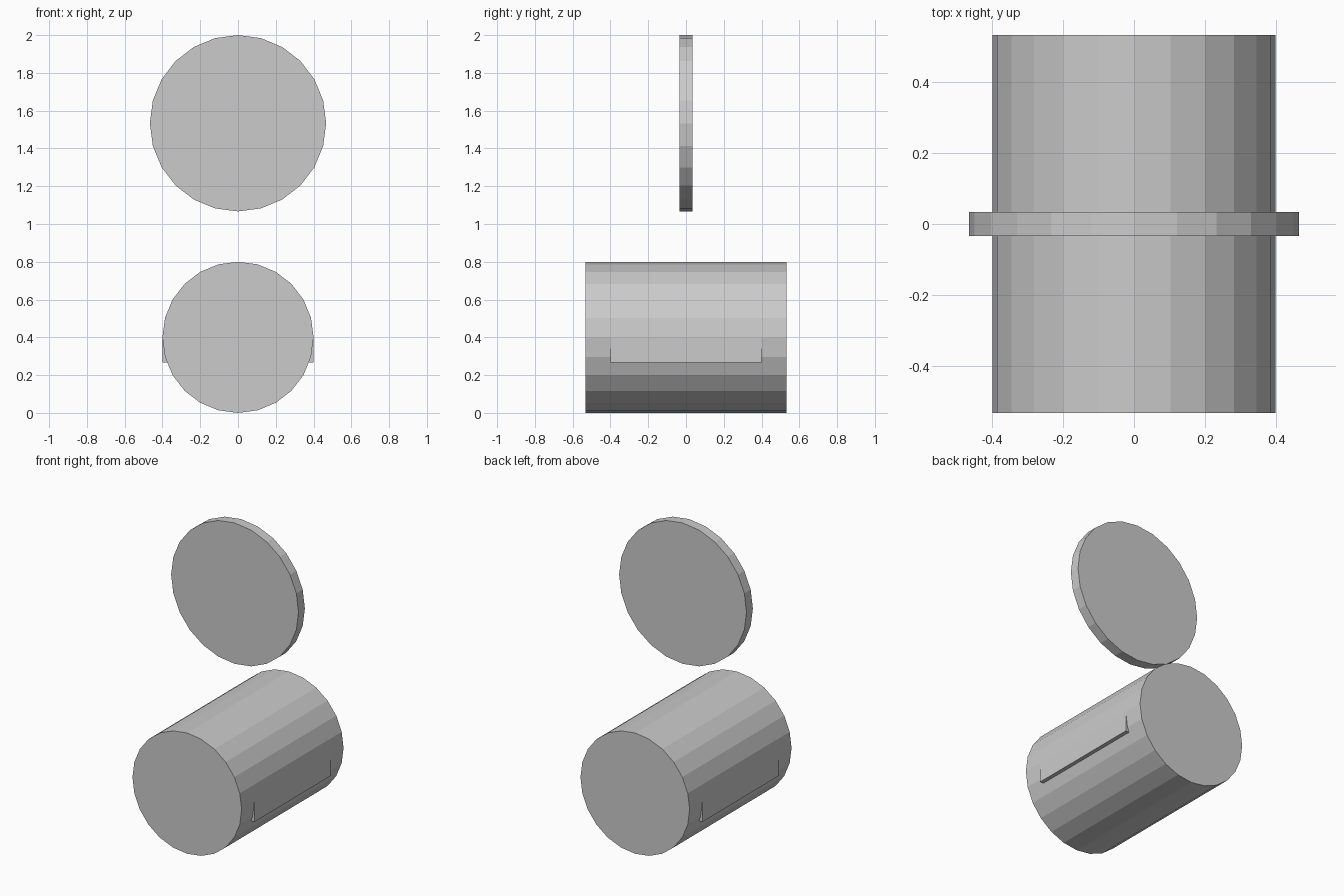
import bpy
from math import pi

if "Cube" in bpy.data.objects:
    bpy.data.objects.remove(bpy.data.objects["Cube"])

U = 2 / 15  # base module of the design


def cylinder_along_y(name, radius, length, z):
    bpy.ops.mesh.primitive_cylinder_add(vertices=24, radius=radius, depth=length,
                                        location=(0, 0, z), rotation=(pi / 2, 0, 0))
    bpy.context.object.name = name


# horizontal drum at the bottom
cylinder_along_y("drum", 3 * U, 8 * U, 3 * U)

# thin upright disc floating above
cylinder_along_y("disc", 3.5 * U, 0.5 * U, 11.5 * U)

# slab inside the drum, its lower edges poking out at both sides
bpy.ops.mesh.primitive_cube_add(size=1, location=(0, 0, 2.5 * U))
slab = bpy.context.object
slab.name = "inner_slab"
slab.scale = (6 * U, 6 * U, U)
